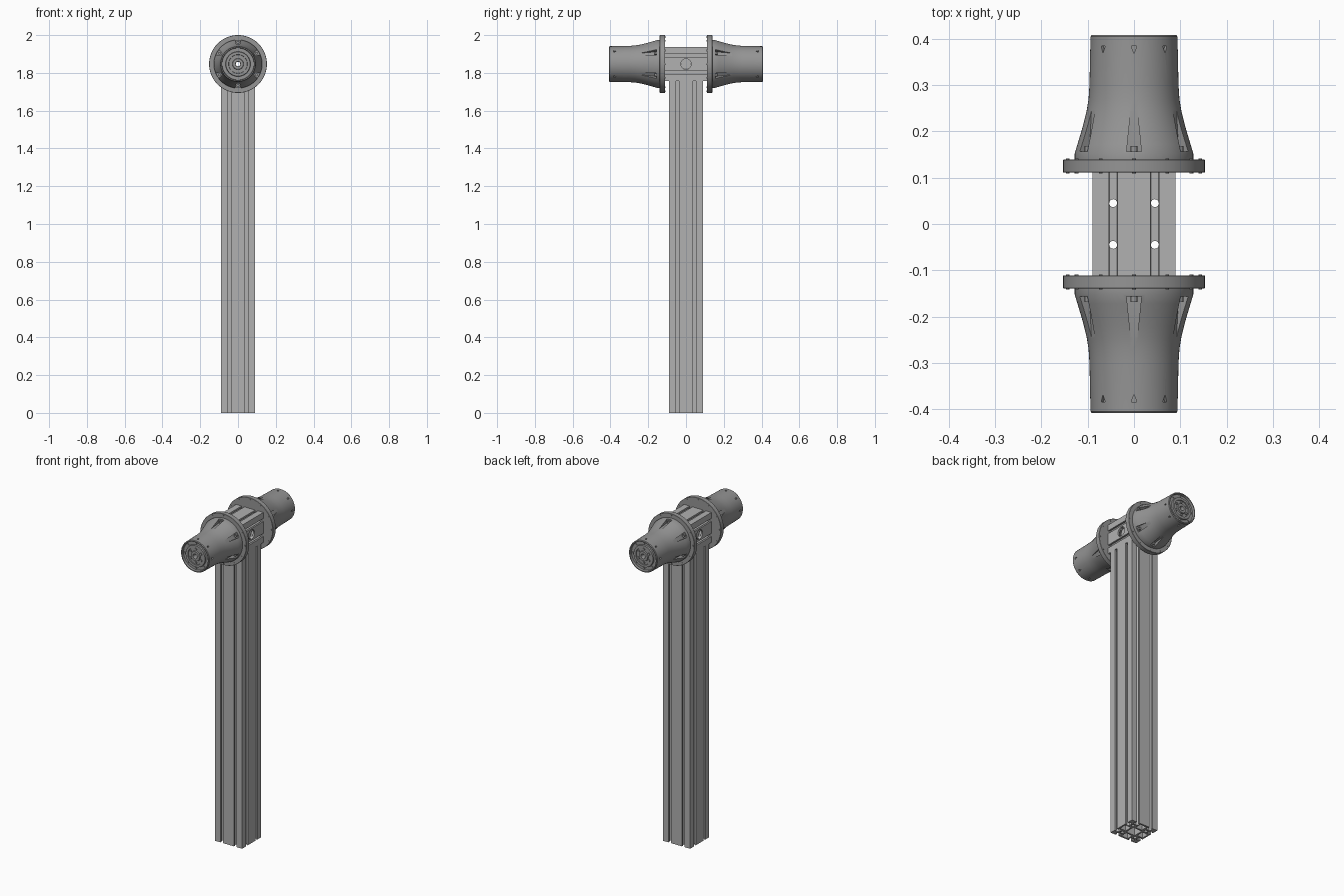
import bpy
import bmesh
from math import pi, sin, cos
from mathutils import Matrix, Vector

default_cube = bpy.data.objects.get("Cube")
if default_cube:
    bpy.data.objects.remove(default_cube)

AXIS_Z = 1.847      # height of the hub axis
HALF = 0.09         # half width of the extrusion
SLOT = 0.045        # slot offset from the extrusion centre
BEAM_HALF = 0.112   # half length of the crossbeam
POST_TOP = AXIS_Z - HALF


def make_material(name, level):
    mat = bpy.data.materials.new(name)
    mat.use_nodes = True
    colour = (level, level, level, 1)
    mat.diffuse_color = colour
    mat.node_tree.nodes["Principled BSDF"].inputs["Base Color"].default_value = colour
    return mat


aluminium = make_material("light aluminium", 0.44)
hub_grey = make_material("hub grey", 0.3)


def add_object(name, mesh, material):
    obj = bpy.data.objects.new(name, mesh)
    bpy.context.collection.objects.link(obj)
    mesh.materials.clear()
    mesh.materials.append(material)
    return obj


def mesh_from(bm, name):
    bmesh.ops.recalc_face_normals(bm, faces=bm.faces)
    mesh = bpy.data.meshes.new(name)
    bm.to_mesh(mesh)
    bm.free()
    return mesh


def smooth(obj):
    bpy.ops.object.select_all(action="DESELECT")
    obj.select_set(True)
    bpy.context.view_layer.objects.active = obj
    bpy.ops.object.shade_smooth_by_angle(angle=pi / 6)


def evaluated_mesh(obj):
    bpy.context.view_layer.update()
    graph = bpy.context.evaluated_depsgraph_get()
    return bpy.data.meshes.new_from_object(obj.evaluated_get(graph))


def add_rod(bm, start, end, radius, sides=16):
    """Capped cylinder between two points."""
    start, end = Vector(start), Vector(end)
    turn = (end - start).to_track_quat("Z", "Y").to_matrix().to_4x4()
    bmesh.ops.create_cone(bm, cap_ends=True, segments=sides, radius1=radius, radius2=radius,
                          depth=(end - start).length,
                          matrix=Matrix.Translation((start + end) / 2) @ turn)


def add_prism(bm, bottom, top):
    """Solid between two matching outlines."""
    low = [bm.verts.new(p) for p in bottom]
    high = [bm.verts.new(p) for p in top]
    bm.faces.new(low)
    bm.faces.new(high)
    for i in range(len(low)):
        j = (i + 1) % len(low)
        bm.faces.new((low[i], low[j], high[j], high[i]))


def cut(obj, bm, name):
    """Subtract a cutter from the object and bake the result."""
    cutter = add_object(name, mesh_from(bm, name), aluminium)
    cutter.hide_render = True
    mod = obj.modifiers.new("cut", "BOOLEAN")
    mod.operation = "DIFFERENCE"
    mod.solver = "EXACT"
    mod.object = cutter
    mesh = evaluated_mesh(obj)
    obj.modifiers.clear()
    obj.data = mesh
    bpy.data.objects.remove(cutter)


# Slotted extrusion section: square outline with two T-slots on every side
def section_outlines():
    slot = [(-0.009, 0), (-0.009, 0.01), (-0.018, 0.01), (-0.018, 0.017), (-0.008, 0.028)]
    slot += [(-x, d) for x, d in reversed(slot)]
    side = [(-HALF, HALF)]
    for centre in (-SLOT, SLOT):
        side += [(centre + x, HALF - d) for x, d in slot]
    chamber = [(-0.022, 0.04), (0.022, 0.04), (0.022, 0.08), (-0.022, 0.08)]
    core = [(-0.03, -0.03), (0.03, -0.03), (0.03, 0.03), (-0.03, 0.03)]
    outline, loops = [], [core]
    for k in range(4):
        turn = Matrix.Rotation(-k * pi / 2, 2)
        outline += [turn @ Vector(p) for p in side]
        loops.append([turn @ Vector(p) for p in chamber])
        bore = turn @ Vector((SLOT, SLOT))
        loops.append([bore + 0.0095 * Vector((cos(a * pi / 8), sin(a * pi / 8)))
                      for a in range(16)])
    return [outline] + loops


def extrusion(name, length, matrix):
    curve = bpy.data.curves.new(name, "CURVE")
    curve.dimensions = "2D"
    curve.fill_mode = "BOTH"
    curve.extrude = length / 2
    for loop in section_outlines():
        spline = curve.splines.new("POLY")
        spline.points.add(len(loop) - 1)
        for point, p in zip(spline.points, loop):
            point.co = (p[0], p[1], 0, 1)
        spline.use_cyclic_u = True
    helper = bpy.data.objects.new(name, curve)
    bpy.context.collection.objects.link(helper)
    mesh = evaluated_mesh(helper)
    bpy.data.objects.remove(helper)
    bm = bmesh.new()
    bm.from_mesh(mesh)
    bmesh.ops.remove_doubles(bm, verts=bm.verts, dist=0.00001)
    bm.transform(matrix)
    return add_object(name, mesh_from(bm, name), aluminium)


post = extrusion("post", POST_TOP, Matrix.Translation((0, 0, POST_TOP / 2)))
beam = extrusion("crossbeam", 2 * BEAM_HALF,
                 Matrix.Translation((0, 0, AXIS_Z)) @ Matrix.Rotation(pi / 2, 4, "X"))

# Drilled holes: four bolt holes downwards and one port in each side
drill = bmesh.new()
for x in (-SLOT, SLOT):
    for y in (-SLOT, SLOT):
        add_rod(drill, (x, y, POST_TOP - 0.02), (x, y, AXIS_Z + 0.12), 0.0085)
for s in (-1, 1):
    add_rod(drill, (s * 0.05, 0, AXIS_Z), (s * 0.12, 0, AXIS_Z), 0.028, 24)
cut(beam, drill, "beam_drill")

# Recessed plugs in the side ports
plugs = bmesh.new()
for s in (-1, 1):
    add_rod(plugs, (s * 0.045, 0, AXIS_Z), (s * 0.07, 0, AXIS_Z), 0.0275, 24)
add_object("port_plugs", mesh_from(plugs, "port_plugs"), aluminium)
for obj in (post, beam):
    smooth(obj)


# Hub: turned body with flange, flare, rim and stepped end face (radius, distance)
profile = [(0.012, 0.111), (0.152, 0.111), (0.153, 0.112), (0.153, 0.138), (0.152, 0.139),
           (0.128, 0.139), (0.128, 0.152), (0.122, 0.172), (0.115, 0.195), (0.108, 0.22),
           (0.102, 0.245), (0.098, 0.27), (0.096, 0.3), (0.094, 0.404), (0.091, 0.408),
           (0.086, 0.408), (0.084, 0.395), (0.066, 0.395), (0.064, 0.404), (0.05, 0.404),
           (0.049, 0.398), (0.03, 0.398), (0.028, 0.406), (0.014, 0.406), (0.012, 0.4)]
SEGMENTS = 64
body = bmesh.new()
rings = []
for r, y in profile:
    angles = [2 * pi * i / SEGMENTS for i in range(SEGMENTS)]
    rings.append([body.verts.new((r * sin(a), y, r * cos(a))) for a in angles])
for k, ring in enumerate(rings):
    following = rings[(k + 1) % len(rings)]
    for i in range(SEGMENTS):
        j = (i + 1) % SEGMENTS
        body.faces.new((ring[i], ring[j], following[j], following[i]))
hub = add_object("rear_hub", mesh_from(body, "hub"), hub_grey)


def around(count):
    return [Matrix.Rotation(2 * pi * i / count, 4, "Y") for i in range(count)]


# Six tapered bolt pockets in the flare and eight small triangular notches near the rim
pockets = bmesh.new()
pocket = [(-0.016, 0.156), (0.016, 0.156), (0.007, 0.245), (-0.007, 0.245)]
notch = [(-0.006, 0.384), (0.006, 0.384), (0, 0.368)]
for outline, count, floor in ((pocket, 6, 0.102), (notch, 8, 0.088)):
    for turn in around(count):
        add_prism(pockets, [turn @ Vector((x, y, floor)) for x, y in outline],
                  [turn @ Vector((x, y, 0.14)) for x, y in outline])
cut(hub, pockets, "hub_pockets")
smooth(hub)

# Bolts: (count, ring radius, start, end, bolt radius)
bolts = bmesh.new()
for count, ring, start, end, radius in ((6, 0.114, 0.15, 0.168, 0.008),
                                        (6, 0.04, 0.39, 0.404, 0.007),
                                        (8, 0.075, 0.39, 0.4, 0.005),
                                        (12, 0.143, 0.109, 0.141, 0.004)):
    for turn in around(count):
        add_rod(bolts, turn @ Vector((0, start, ring)), turn @ Vector((0, end, ring)), radius, 12)
hub_bolts = add_object("rear_hub_bolts", mesh_from(bolts, "hub_bolts"), hub_grey)
smooth(hub_bolts)

# Opposite hub is the same part turned half way round
for obj in (hub, hub_bolts):
    obj.location.z = AXIS_Z
    twin = obj.copy()
    twin.name = obj.name.replace("rear", "front")
    twin.rotation_euler.z = pi
    bpy.context.collection.objects.link(twin)
